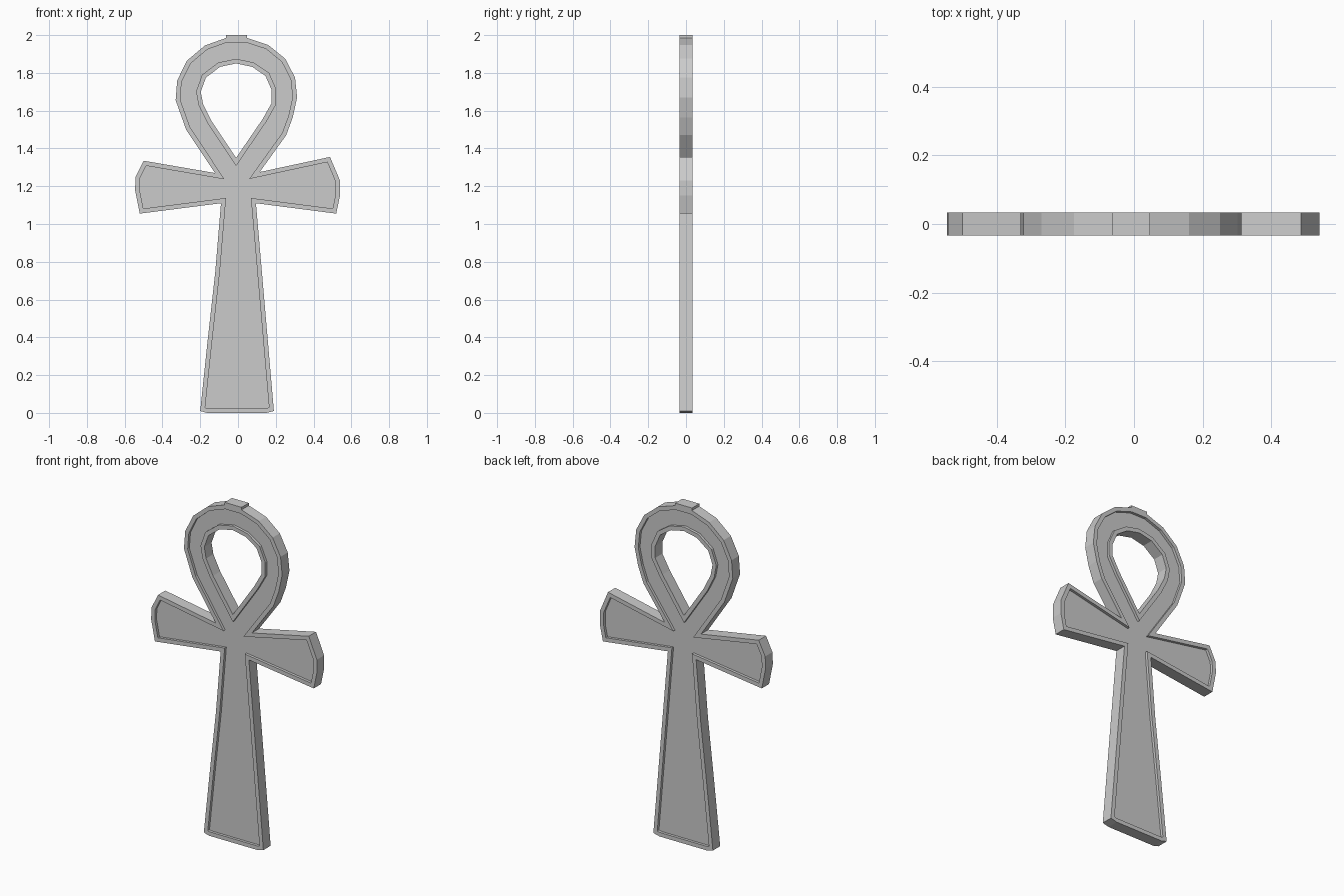
import bpy
import bmesh
from mathutils import Vector

if "Cube" in bpy.data.objects:
    bpy.data.objects.remove(bpy.data.objects["Cube"])

HALF = 0.034     # half thickness
FLOOR = 0.018    # half thickness inside the recess
RIM = 0.024      # rim width

grey = bpy.data.materials.new("stone_grey")
grey.diffuse_color = (0.6, 0.6, 0.6, 1)
grey.use_nodes = True
grey.node_tree.nodes["Principled BSDF"].inputs["Base Color"].default_value = grey.diffuse_color

# silhouette, anticlockwise from the bottom left (x, z)
OUTLINE = [(-0.20, 0.01), (-0.165, 0.0), (0.15, 0.0), (0.19, 0.01), (0.095, 1.11),
           (0.52, 1.055), (0.54, 1.15), (0.54, 1.23), (0.487, 1.355), (0.115, 1.275),
           (0.255, 1.47), (0.29, 1.565), (0.313, 1.67), (0.302, 1.775), (0.25, 1.875),
           (0.16, 1.948), (0.047, 1.985), (-0.063, 1.985), (-0.175, 1.945),
           (-0.27, 1.865), (-0.322, 1.76), (-0.33, 1.655), (-0.275, 1.50),
           (-0.122, 1.27), (-0.50, 1.335), (-0.542, 1.25), (-0.545, 1.18),
           (-0.52, 1.055), (-0.09, 1.11), (-0.12, 0.75), (-0.16, 0.39)]
# teardrop hole, clockwise from its lower tip
HOLE = [(-0.01, 1.35), (-0.14, 1.545), (-0.185, 1.635), (-0.197, 1.70), (-0.17, 1.775),
        (-0.095, 1.832), (-0.01, 1.85), (0.075, 1.832), (0.145, 1.785), (0.178, 1.71),
        (0.178, 1.64), (0.13, 1.555)]


def inset(pts, d):
    """Mitred offset towards the left of the path."""
    out = []
    for i, p in enumerate(pts):
        a, b, c = Vector(pts[i - 1]), Vector(p), Vector(pts[(i + 1) % len(pts)])
        u, v = (b - a).normalized(), (c - b).normalized()
        n1, n2 = Vector((-u.y, u.x)), Vector((-v.y, v.x))
        out.append(b + (n1 + n2) * d / (1 + n1.dot(n2)))
    return out


def finish(bm, name):
    bmesh.ops.recalc_face_normals(bm, faces=bm.faces)
    mesh = bpy.data.meshes.new(name)
    bm.to_mesh(mesh)
    bm.free()
    mesh.materials.append(grey)
    bpy.context.collection.objects.link(bpy.data.objects.new(name, mesh))


# looped cross with raised rims on both broad sides
bm = bmesh.new()
floor_edges = {-1: [], 1: []}
for path in (OUTLINE, HOLE):
    inner = inset(path, RIM)
    profile = [(inner, -FLOOR), (inner, -HALF), (path, -HALF),
               (path, HALF), (inner, HALF), (inner, FLOOR)]
    rings = [[bm.verts.new((x, y, z)) for x, z in pts] for pts, y in profile]
    n = len(path)
    for r, s in zip(rings, rings[1:]):
        for i in range(n):
            j = (i + 1) % n
            bm.faces.new((r[i], r[j], s[j], s[i]))
    for side, ring in ((-1, rings[0]), (1, rings[-1])):
        floor_edges[side] += [bm.edges.get((ring[i], ring[(i + 1) % n])) for i in range(n)]
for side, edges in floor_edges.items():
    bmesh.ops.triangle_fill(bm, edges=edges, use_beauty=True, use_dissolve=False,
                            normal=(0, side, 0))
finish(bm, "looped_cross")

# small flat lug on the crown of the loop
bm = bmesh.new()
bmesh.ops.create_cube(bm, size=1)
for v in bm.verts:
    v.co = Vector((v.co.x * 0.11 - 0.008, v.co.y * 2 * HALF, v.co.z * 0.015 + 1.9925))
finish(bm, "top_lug")
